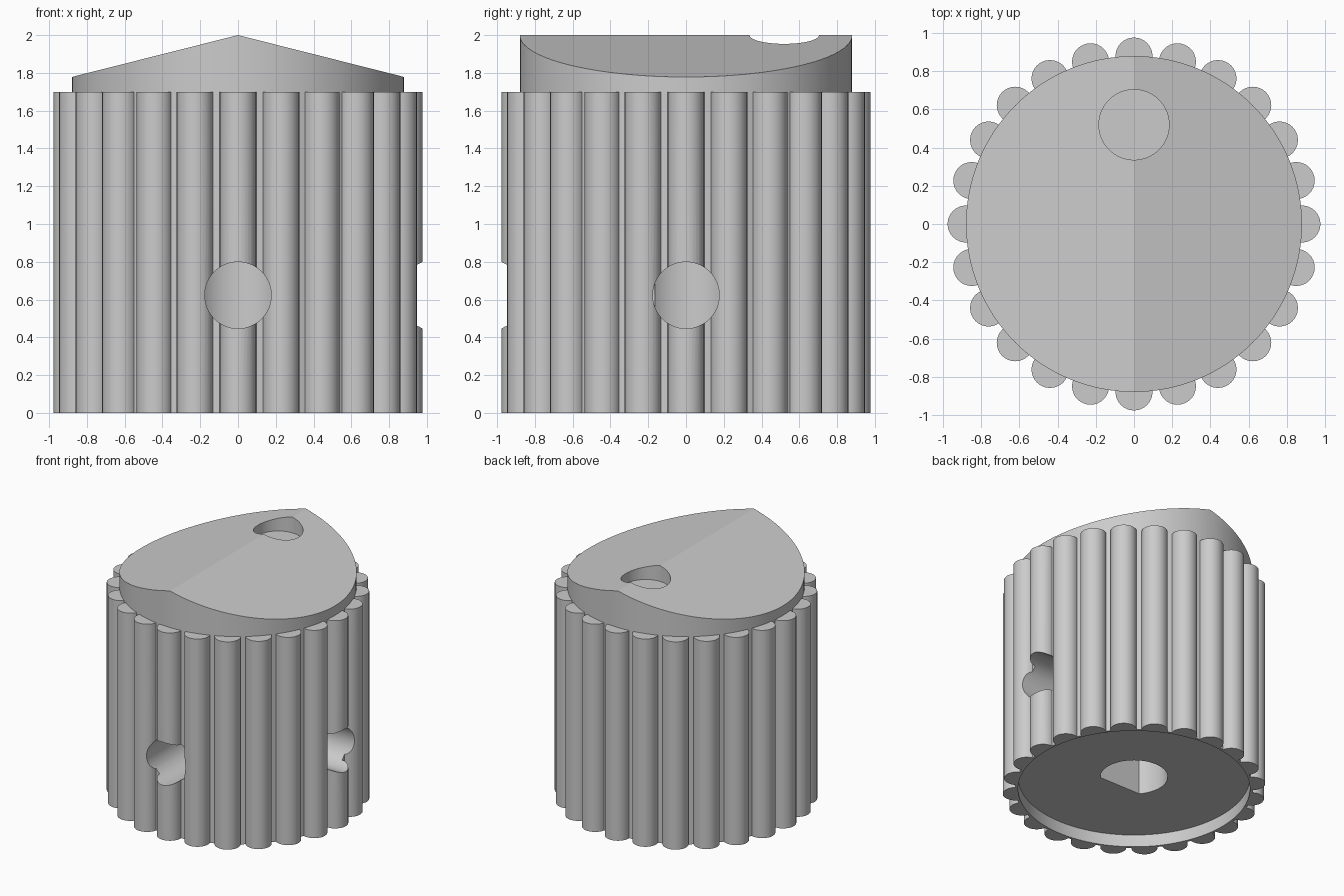
import bpy, bmesh, math
from mathutils import Matrix, Vector

if "Cube" in bpy.data.objects:
    bpy.data.objects.remove(bpy.data.objects["Cube"], do_unlink=True)

CORE_R, RIDGE_R, RIDGES = 0.88, 0.097, 24
ROOF_SLOPE = 0.252

grey = bpy.data.materials.new("grey plastic")
grey.use_nodes = True
grey.diffuse_color = (0.6, 0.6, 0.6, 1)
grey.node_tree.nodes["Principled BSDF"].inputs["Base Color"].default_value = (0.6, 0.6, 0.6, 1)


def add_cylinder(bm, start, end, radius, segments):
    """Closed cylinder running between two points."""
    start, end = Vector(start), Vector(end)
    axis = end - start
    turn = axis.to_track_quat('Z', 'Y').to_matrix().to_4x4()
    return bmesh.ops.create_cone(
        bm, cap_ends=True, segments=segments, radius1=radius, radius2=radius,
        depth=axis.length, matrix=Matrix.Translation((start + end) / 2) @ turn)["verts"]


def finish(name, bm):
    mesh = bpy.data.meshes.new(name)
    bmesh.ops.recalc_face_normals(bm, faces=bm.faces)
    bm.to_mesh(mesh)
    bm.free()
    mesh.materials.append(grey)
    obj = bpy.data.objects.new(name, mesh)
    bpy.context.collection.objects.link(obj)
    return obj


def cylinder(name, start, end, radius, segments=64):
    bm = bmesh.new()
    add_cylinder(bm, start, end, radius, segments)
    return finish(name, bm)


def combine(target, other, operation):
    """Apply a boolean and remove the helper."""
    mod = target.modifiers.new(operation, 'BOOLEAN')
    mod.object, mod.operation, mod.solver = other, operation, 'EXACT'
    bpy.ops.object.select_all(action='DESELECT')
    bpy.context.view_layer.objects.active = target
    target.select_set(True)
    bpy.ops.object.modifier_apply(modifier=mod.name)
    bpy.data.objects.remove(other, do_unlink=True)


# Core with a gabled top whose crest runs front to back
bm = bmesh.new()
verts = add_cylinder(bm, (0, 0, 0), (0, 0, 2), CORE_R, 128)
top = [v for v in verts if v.co.z > 1]
bmesh.ops.connect_verts(bm, verts=[v for v in top if abs(v.co.x) < 1e-4])
for v in top:
    v.co.z = 2 - ROOF_SLOPE * abs(v.co.x)
knob = finish("knob_body", bm)

# Grip ridges around the side
bm = bmesh.new()
for i in range(RIDGES):
    a = math.tau * i / RIDGES
    x, y = CORE_R * math.cos(a), CORE_R * math.sin(a)
    add_cylinder(bm, (x, y, 0), (x, y, 1.7), RIDGE_R, 32)
combine(knob, finish("grip_ridges", bm), 'UNION')

# Shallow recess under the base
combine(knob, cylinder("base_recess", (0, 0, -0.1), (0, 0, 0.1), 0.86, 128), 'DIFFERENCE')

# D-shaped shaft bore, flat side towards the front
bm = bmesh.new()
add_cylinder(bm, (0, 0, 0.05), (0, 0, 1.2), 0.25, 64)
cut = bmesh.ops.bisect_plane(bm, geom=bm.verts[:] + bm.edges[:] + bm.faces[:],
                             plane_co=(0, -0.165, 0), plane_no=(0, -1, 0), clear_outer=True)
bmesh.ops.holes_fill(bm, edges=[e for e in bm.edges if e.is_boundary], sides=0)
combine(knob, finish("shaft_bore", bm), 'DIFFERENCE')

# Set screw holes from the front and left side into the bore
for name, direction in (("front_screw_hole", (0, -1)), ("left_screw_hole", (1, 0))):
    dx, dy = direction
    combine(knob, cylinder(name, (0.05 * dx, 0.05 * dy, 0.623), (1.2 * dx, 1.2 * dy, 0.623), 0.176),
            'DIFFERENCE')

# Indicator dimple in the top
combine(knob, cylinder("indicator_dimple", (0, 0.52, 1.87), (0, 0.52, 2.2), 0.184), 'DIFFERENCE')

bpy.ops.object.select_all(action='DESELECT')
knob.select_set(True)
bpy.context.view_layer.objects.active = knob
bpy.ops.object.shade_smooth_by_angle(angle=math.radians(12))
